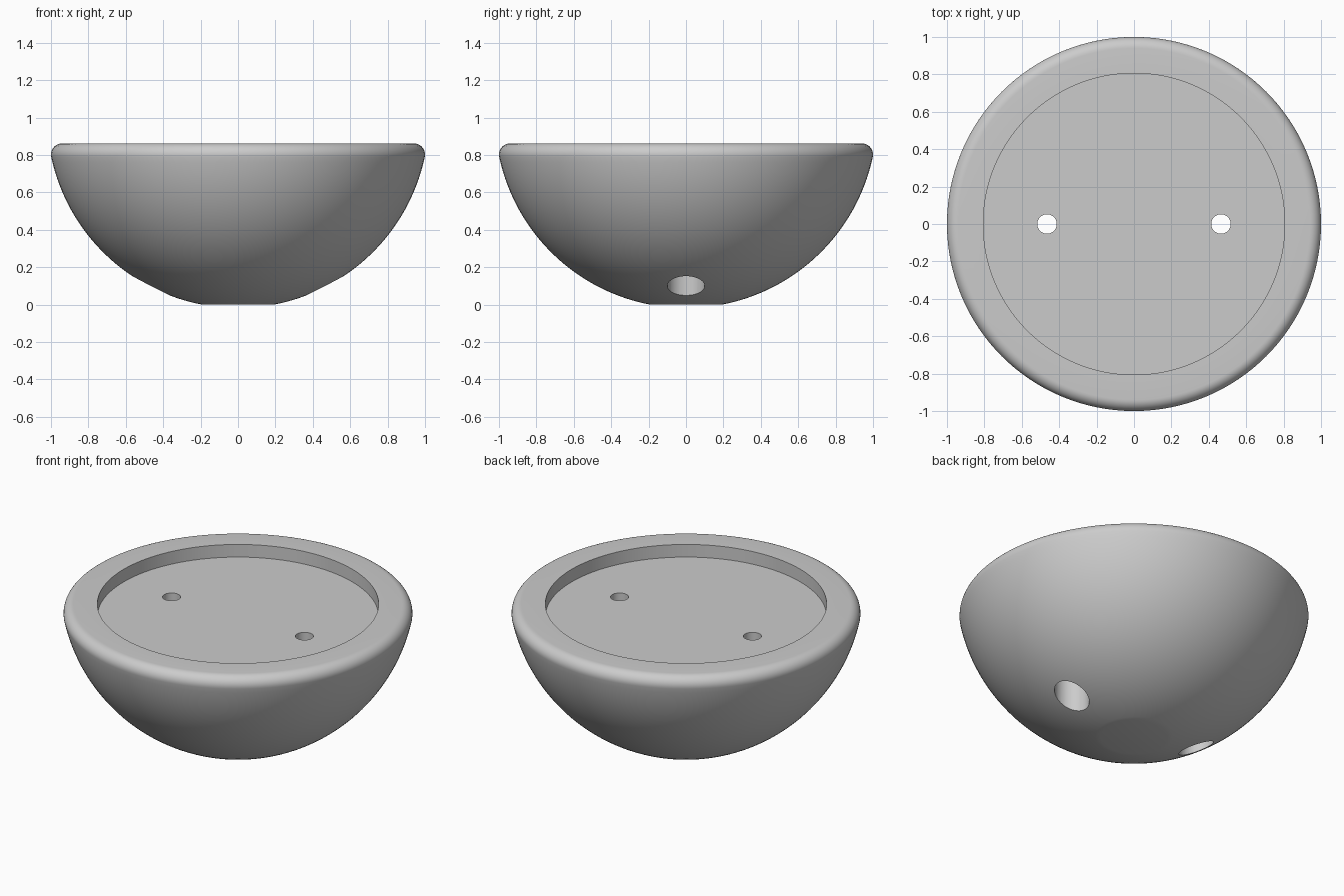
import bpy, bmesh
from math import sin, cos, pi, sqrt, atan2

cube = bpy.data.objects.get("Cube")
if cube:
    bpy.data.objects.remove(cube)

grey = bpy.data.materials.new("plain grey")
grey.use_nodes = True
grey.diffuse_color = (0.6, 0.6, 0.6, 1)
grey.node_tree.nodes["Principled BSDF"].inputs["Base Color"].default_value = (0.6, 0.6, 0.6, 1)


def lathe(name, profile, steps, x=0):
    """Turn an (r, z) profile, which starts and ends on the axis, into a solid."""
    bm = bmesh.new()
    verts = [bm.verts.new((r, 0, z)) for r, z in profile]
    edges = [bm.edges.new(pair) for pair in zip(verts, verts[1:])]
    bmesh.ops.spin(bm, geom=verts + edges, cent=(0, 0, 0), axis=(0, 0, 1),
                   angle=2 * pi, steps=steps, use_merge=True)
    bmesh.ops.remove_doubles(bm, verts=bm.verts, dist=0.0001)
    bmesh.ops.recalc_face_normals(bm, faces=bm.faces)
    mesh = bpy.data.meshes.new(name)
    bm.to_mesh(mesh)
    bm.free()
    mesh.materials.append(grey)
    obj = bpy.data.objects.new(name, mesh)
    bpy.context.collection.objects.link(obj)
    obj.location.x = x
    return obj


def arc(r, z, radius, start, end, count):
    return [(r + radius * cos(start + (end - start) * i / count),
             z + radius * sin(start + (end - start) * i / count))
            for i in range(count + 1)]


# Bowl outline: flat foot, spherical side, rounded lip, shallow recess
top, lip, centre = 0.862, 0.06, 1.003
lip_r, lip_z = 1 - lip, top - lip
radius = sqrt(lip_r ** 2 + (centre - lip_z) ** 2) + lip
join = atan2(lip_z - centre, lip_r)
foot = -atan2(centre, sqrt(radius ** 2 - centre ** 2))
recess_r, floor = 0.806, top - 0.08
outline = ([(0, 0)] + arc(0, centre, radius, foot, join, 40)
           + arc(lip_r, lip_z, lip, join, pi / 2, 10)[1:]
           + [(recess_r, top), (recess_r, floor), (0, floor)])
bowl = lathe("bowl_base", outline, 128)

# Two stepped screw holes, wide below and narrow above
bore, shaft, step = 0.1, 0.052, 0.4
hole = [(0, -0.1), (bore, -0.1), (bore, step), (shaft, step), (shaft, 1), (0, 1)]
bpy.context.view_layer.objects.active = bowl
for side in (-1, 1):
    cutter = lathe("hole_cutter", hole, 48, side * 0.465)
    cutter.hide_render = True
    cut = bowl.modifiers.new("screw_hole", 'BOOLEAN')
    cut.operation, cut.solver, cut.object = 'DIFFERENCE', 'EXACT', cutter
    bpy.ops.object.modifier_apply(modifier=cut.name)
    bpy.data.objects.remove(cutter)

# Smooth the curves, keep the rims sharp
bpy.ops.object.select_all(action='DESELECT')
bowl.select_set(True)
bpy.ops.object.shade_smooth_by_angle(angle=pi / 6)
